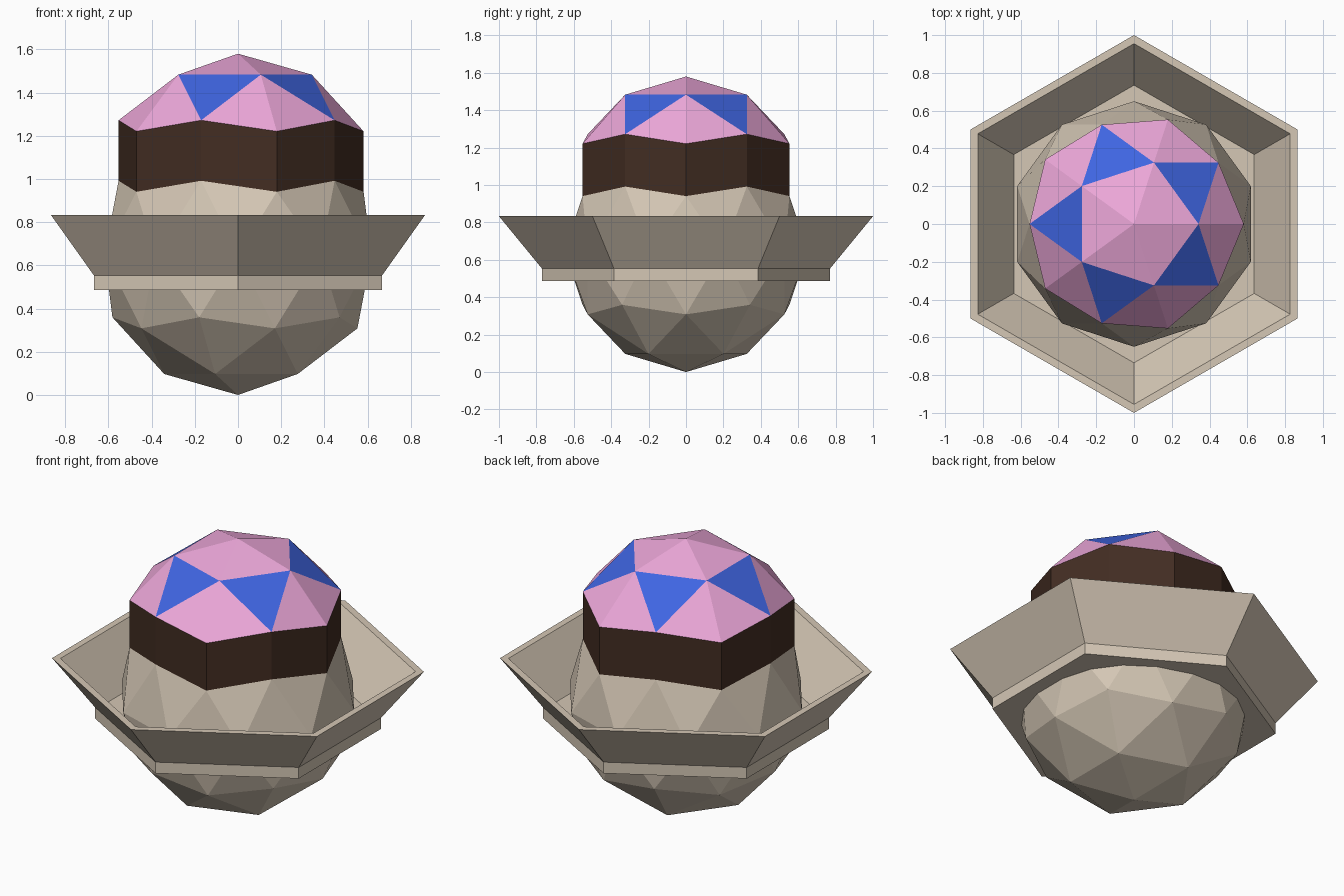
import bpy, bmesh, math

if "Cube" in bpy.data.objects:
    bpy.data.objects.remove(bpy.data.objects["Cube"])

R = 0.65          # ball radius
LIFT = 0.28       # height of the dark band


def material(name, rgb):
    m = bpy.data.materials.new(name)
    m.diffuse_color = (*rgb, 1.0)
    m.use_nodes = True
    m.node_tree.nodes["Principled BSDF"].inputs["Base Color"].default_value = m.diffuse_color
    return m


stone = material("stone", (0.66, 0.57, 0.46))
brown = material("brown", (0.055, 0.026, 0.016))
pink = material("pink", (0.85, 0.39, 0.70))
blue = material("blue", (0.05, 0.13, 0.76))


def finish(bm, name, mats):
    bmesh.ops.recalc_face_normals(bm, faces=bm.faces[:])
    me = bpy.data.meshes.new(name)
    bm.to_mesh(me)
    bm.free()
    for m in mats:
        me.materials.append(m)
    ob = bpy.data.objects.new(name, me)
    bpy.context.collection.objects.link(ob)
    return ob


# Faceted ball: upper cap is extruded upwards, leaving a dark band
bm = bmesh.new()
bmesh.ops.create_icosphere(bm, subdivisions=2, radius=R)
cap = []
for f in bm.faces:
    height = sum(v.co.z for v in f.verts) / R
    if height > 1.5:
        cap.append(f)
        f.material_index = 3 if 2.0 < height < 2.5 else 2
out = bmesh.ops.extrude_face_region(bm, geom=cap)["geom"]
lifted = [g for g in out if isinstance(g, bmesh.types.BMVert)]
bmesh.ops.translate(bm, verts=lifted, vec=(0, 0, LIFT))
for f in bm.faces:
    if len(f.verts) == 4:
        f.material_index = 1
bmesh.ops.translate(bm, verts=bm.verts[:], vec=(0, 0, R))
finish(bm, "ball_with_capped_top", [stone, brown, pink, blue])

# Hexagonal tray: outer wall, rim, inner wall, closed by floor and underside
profile = [(0.77, 0.487), (0.77, 0.553), (1.0, 0.833), (0.955, 0.833), (0.735, 0.56)]
bm = bmesh.new()
rings = [[bm.verts.new((r * math.cos(math.radians(30 + 60 * i)),
                        r * math.sin(math.radians(30 + 60 * i)), z))
          for i in range(6)] for r, z in profile]
for a, b in zip(rings, rings[1:]):
    for i in range(6):
        j = (i + 1) % 6
        bm.faces.new((a[i], a[j], b[j], b[i]))
bm.faces.new(rings[0][::-1])
bm.faces.new(rings[-1])
finish(bm, "hexagonal_tray", [stone])
